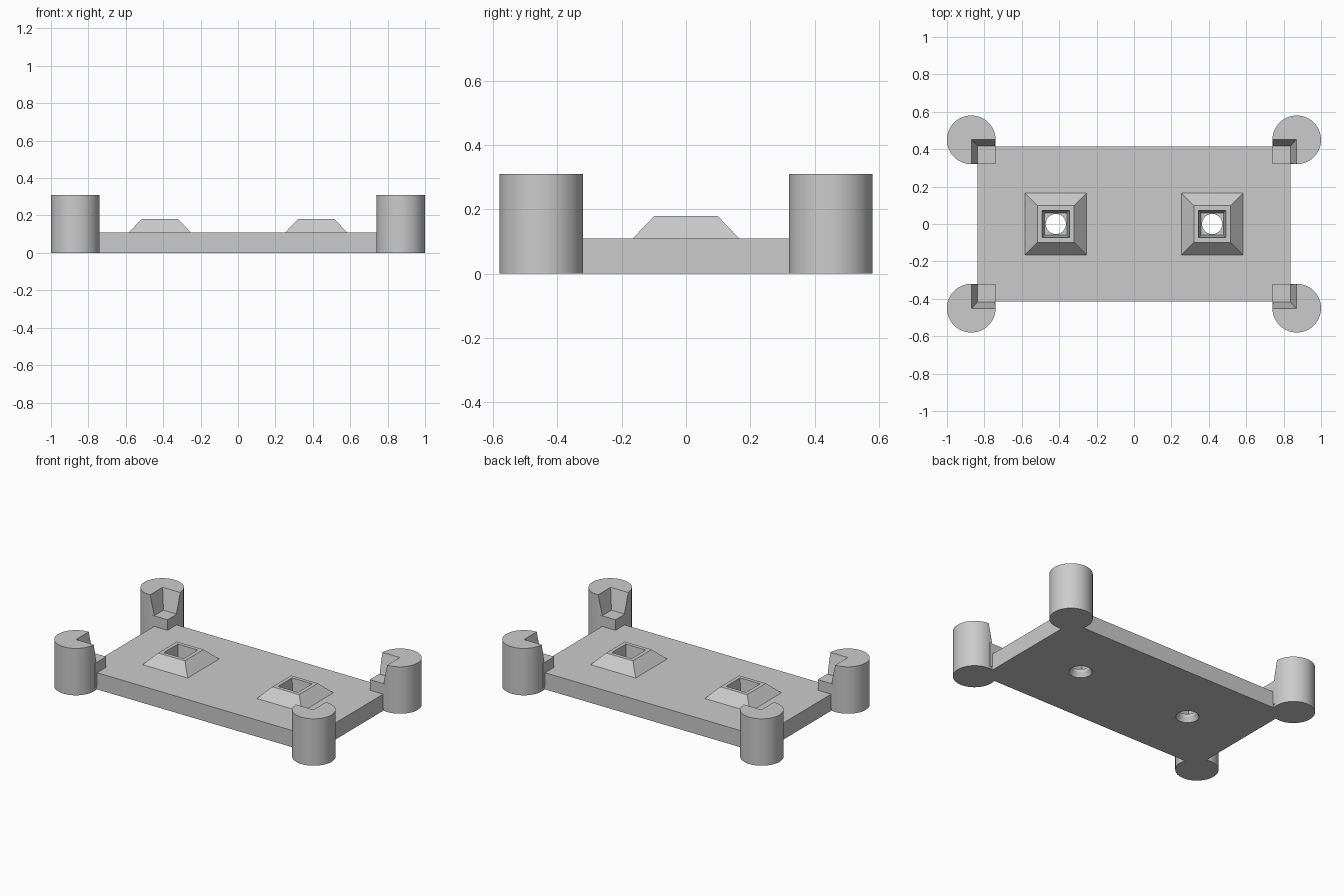
import bpy, bmesh, math

cube = bpy.data.objects.get("Cube")
if cube:
    bpy.data.objects.remove(cube)

grey = bpy.data.materials.new("plain grey")
grey.use_nodes = True
grey.diffuse_color = (0.6, 0.6, 0.6, 1)
grey.node_tree.nodes["Principled BSDF"].inputs["Base Color"].default_value = (0.6, 0.6, 0.6, 1)

PLATE_TOP, PAD_TOP, POST_TOP = 0.11, 0.18, 0.31
HOLE_X = 0.418


def loft(name, rings, cutter=False):
    """Solid skinned through matching rings of points."""
    bm = bmesh.new()
    loops = [[bm.verts.new(p) for p in ring] for ring in rings]
    n = len(loops[0])
    for a, b in zip(loops, loops[1:]):
        for i in range(n):
            j = (i + 1) % n
            bm.faces.new((a[i], a[j], b[j], b[i]))
    bm.faces.new(loops[0][::-1])
    bm.faces.new(loops[-1])
    bmesh.ops.recalc_face_normals(bm, faces=bm.faces)
    mesh = bpy.data.meshes.new(name)
    bm.to_mesh(mesh)
    bm.free()
    mesh.materials.append(grey)
    ob = bpy.data.objects.new(name, mesh)
    bpy.context.collection.objects.link(ob)
    ob.hide_render = cutter
    return ob


def rect(x0, x1, y0, y1, z):
    return [(x0, y0, z), (x1, y0, z), (x1, y1, z), (x0, y1, z)]


def square(cx, half, z):
    return rect(cx - half, cx + half, -half, half, z)


def circle(cx, cy, r, z, n=64):
    return [(cx + r * math.cos(math.tau * i / n), cy + r * math.sin(math.tau * i / n), z)
            for i in range(n)]


def boolean(ob, tool, operation):
    m = ob.modifiers.new(operation.lower(), "BOOLEAN")
    m.object, m.operation, m.solver = tool, operation, "EXACT"


def mirror(ob, use_y):
    m = ob.modifiers.new("mirror", "MIRROR")
    m.use_axis = (True, use_y, False)
    m.use_mirror_merge = False


def finish(ob, helpers):
    """Bake the modifiers, drop the helpers and shade."""
    graph = bpy.context.evaluated_depsgraph_get()
    baked = bpy.data.meshes.new_from_object(ob.evaluated_get(graph))
    ob.modifiers.clear()
    ob.data = baked
    for h in helpers:
        bpy.data.objects.remove(h)
    bpy.ops.object.select_all(action="DESELECT")
    ob.select_set(True)
    bpy.context.view_layer.objects.active = ob
    bpy.ops.object.shade_smooth_by_angle(angle=math.radians(25))


# Base plate with a raised pyramid socket on each side
plate = loft("base_plate", [rect(-0.838, 0.838, -0.415, 0.415, z) for z in (0, PLATE_TOP)])
mound = loft("mound", [square(HOLE_X, 0.165, 0.05), square(HOLE_X, 0.165, PLATE_TOP),
                       square(HOLE_X, 0.098, PAD_TOP)], True)
mirror(mound, False)

# Square recess above a round, flared through hole
recess = loft("recess", [square(HOLE_X, 0.06, 0.05), square(HOLE_X, 0.073, PAD_TOP),
                         square(HOLE_X, 0.074, 0.2)], True)
drill = loft("drill", [circle(HOLE_X, 0, r, z) for r, z in
                       ((0.07, -0.01), (0.07, 0), (0.054, 0.03), (0.054, 0.08))], True)
for tool in (recess, drill):
    mirror(tool, False)
boolean(plate, mound, "UNION")
boolean(plate, recess, "DIFFERENCE")
boolean(plate, drill, "DIFFERENCE")
finish(plate, [mound, recess, drill])

# Corner posts with an inner pad and a flared corner notch
posts = loft("corner_posts", [circle(0.87, 0.45, 0.13, z) for z in (0, POST_TOP)])
pad = loft("pad", [rect(0.74, 0.86, 0.32, 0.44, z) for z in (0.02, PAD_TOP)], True)
notch = loft("notch", [rect(0.65, 0.838, 0.25, 0.418, PAD_TOP),
                       rect(0.65, 0.868, 0.25, 0.452, POST_TOP),
                       rect(0.65, 0.87, 0.25, 0.454, POST_TOP + 0.02)], True)
boolean(posts, pad, "UNION")
boolean(posts, notch, "DIFFERENCE")
mirror(posts, True)
finish(posts, [pad, notch])
